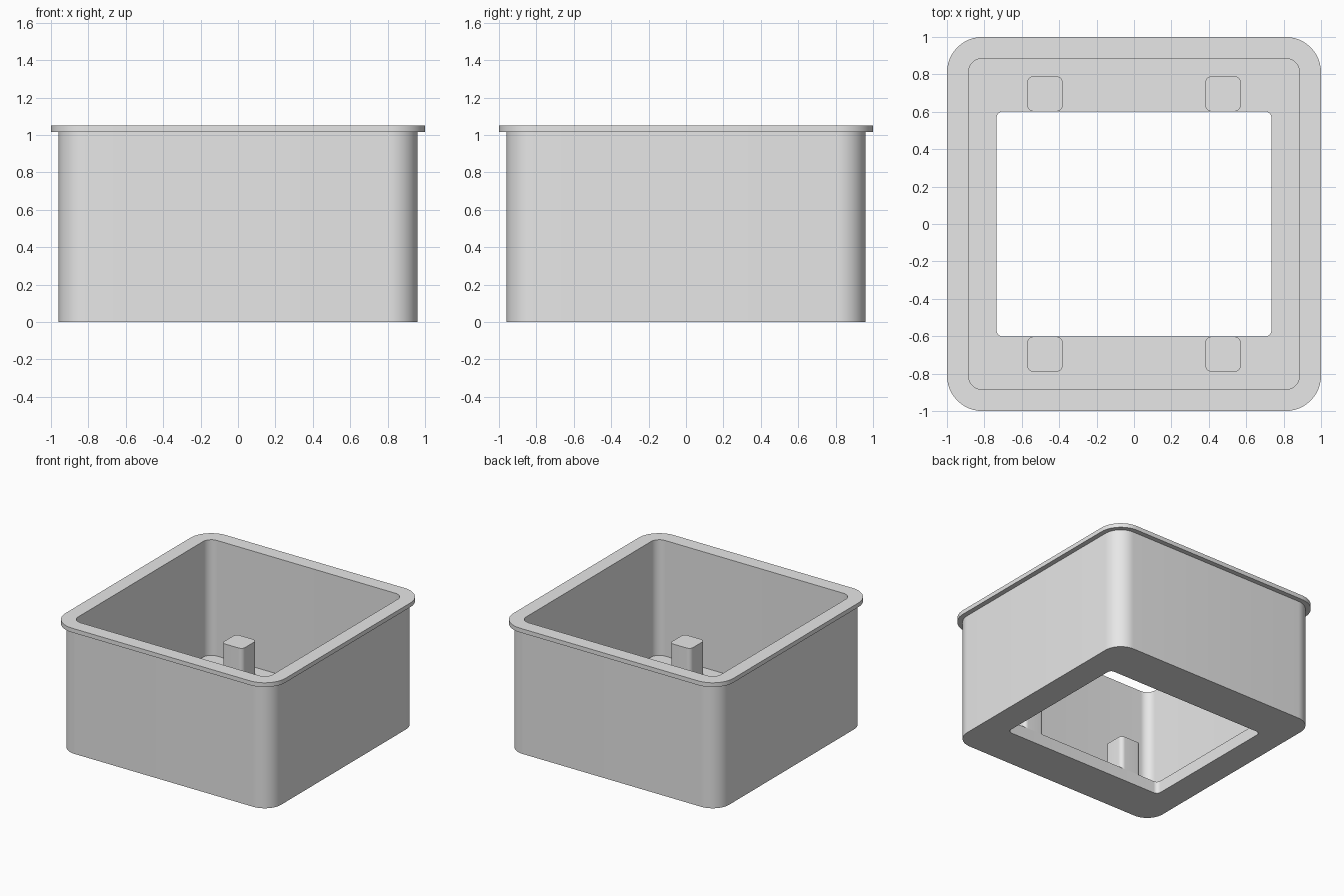
import bpy, bmesh
from math import sin, cos, pi

cube = bpy.data.objects.get("Cube")
if cube:
    bpy.data.objects.remove(cube, do_unlink=True)

SEGMENTS = 12  # per rounded corner

grey = bpy.data.materials.new("light_grey")
grey.use_nodes = True
grey.diffuse_color = (0.8, 0.8, 0.8, 1)
grey.node_tree.nodes["Principled BSDF"].inputs["Base Color"].default_value = (0.8, 0.8, 0.8, 1)


def ring(bm, hx, hy, radius, z):
    """Rounded rectangle of vertices, counter-clockwise from above."""
    verts = []
    for quarter, (sx, sy) in enumerate([(1, 1), (-1, 1), (-1, -1), (1, -1)]):
        for i in range(SEGMENTS + 1):
            a = (quarter + i / SEGMENTS) * pi / 2
            verts.append(bm.verts.new((sx * (hx - radius) + radius * cos(a),
                                       sy * (hy - radius) + radius * sin(a), z)))
    return verts


def skin(bm, lower, upper):
    """Join two rings with quads."""
    n = len(lower)
    for i in range(n):
        j = (i + 1) % n
        bm.faces.new((lower[i], lower[j], upper[j], upper[i]))


def finish(bm, name, location=(0, 0, 0)):
    bmesh.ops.recalc_face_normals(bm, faces=bm.faces)
    mesh = bpy.data.meshes.new(name)
    bm.to_mesh(mesh)
    bm.free()
    mesh.materials.append(grey)
    obj = bpy.data.objects.new(name, mesh)
    obj.location = location
    bpy.context.collection.objects.link(obj)
    bpy.ops.object.select_all(action="DESELECT")
    obj.select_set(True)
    bpy.context.view_layer.objects.active = obj
    bpy.ops.object.shade_smooth_by_angle(angle=pi / 6)
    return obj


# Box shell: wall, rim, interior, floor and floor opening as one closed loop of rings
FLOOR, RIM, TOP = 0.10, 1.015, 1.05
bm = bmesh.new()
sections = [
    (0.96, 0.96, 0.15, 0),
    (0.96, 0.96, 0.15, RIM),
    (1.0, 1.0, 0.19, RIM),
    (1.0, 1.0, 0.19, TOP),
    (0.885, 0.885, 0.075, TOP),
    (0.885, 0.885, 0.075, FLOOR),
    (0.735, 0.602, 0.035, FLOOR),
    (0.735, 0.602, 0.035, 0),
]
rings = [ring(bm, *s) for s in sections]
for k, lower in enumerate(rings):
    skin(bm, lower, rings[(k + 1) % len(rings)])
finish(bm, "box_shell")

# Four posts standing on the floor beside the opening
for x, side in ((1, "left"), (-1, "right")):
    for y, end in ((-1, "front"), (1, "back")):
        bm = bmesh.new()
        base = ring(bm, 0.095, 0.094, 0.035, FLOOR)
        cap = ring(bm, 0.095, 0.094, 0.035, 0.38)
        skin(bm, base, cap)
        bm.faces.new(base)
        bm.faces.new(cap)
        finish(bm, f"{end}_{side}_post", (x * 0.476, y * 0.696, 0))
